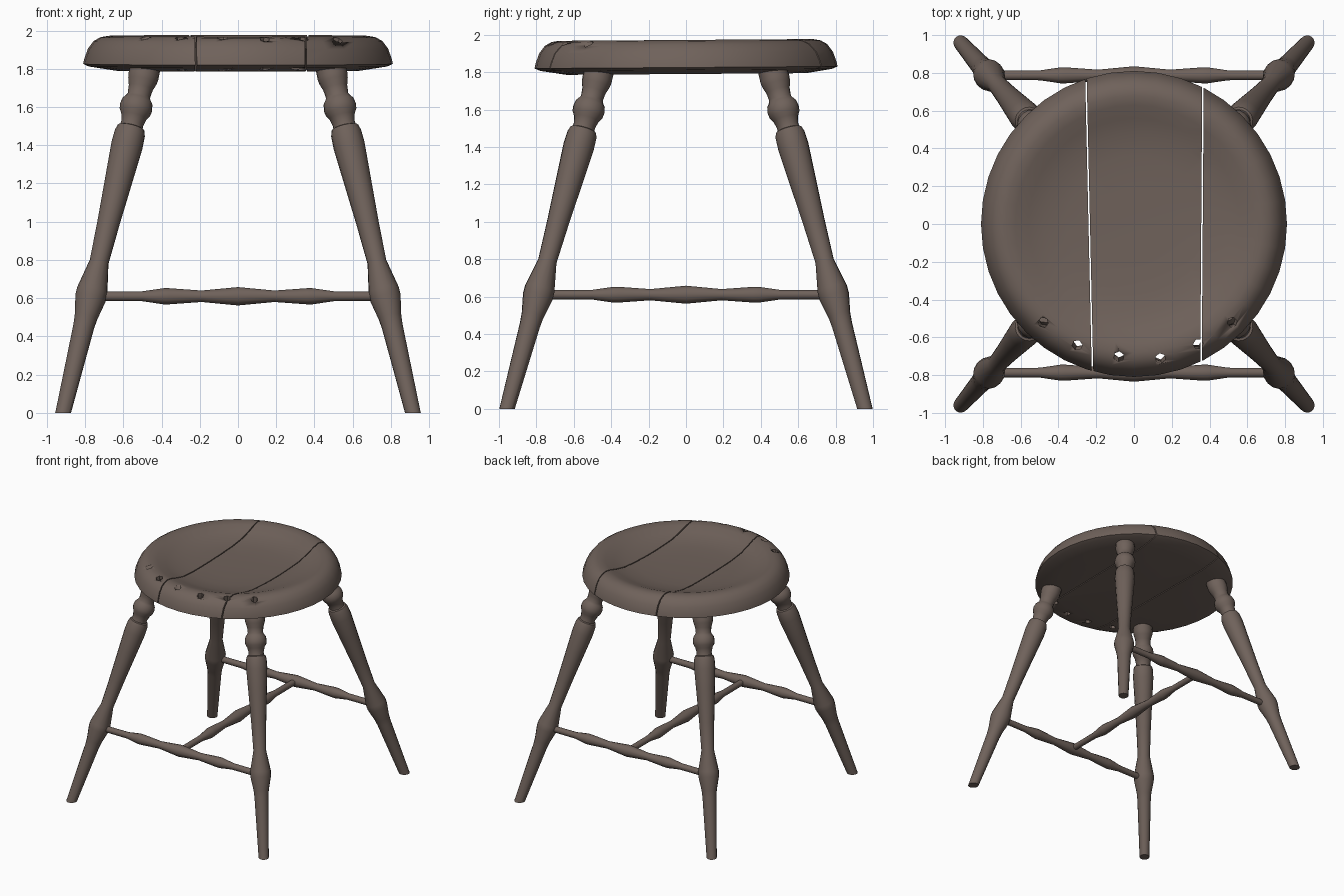
import bpy, bmesh, math
from mathutils import Vector, Matrix

if "Cube" in bpy.data.objects:
    bpy.data.objects.remove(bpy.data.objects["Cube"], do_unlink=True)

wood = bpy.data.materials.new("dark brown wood")
wood.use_nodes = True
WOOD = (0.16, 0.122, 0.104, 1)
wood.diffuse_color = WOOD
wood.node_tree.nodes["Principled BSDF"].inputs["Base Color"].default_value = WOOD


def lathe(profile, sides):
    """Solid of revolution about z from (radius, height) points."""
    bm = bmesh.new()
    rings = []
    for r, h in profile:
        if r == 0:
            rings.append([bm.verts.new((0, 0, h))] * sides)
        else:
            rings.append([bm.verts.new((r * math.cos(math.tau * i / sides),
                                        r * math.sin(math.tau * i / sides), h))
                          for i in range(sides)])
    for a, b in zip(rings, rings[1:]):
        for i in range(sides):
            j = (i + 1) % sides
            bm.faces.new(dict.fromkeys((a[i], a[j], b[j], b[i])))
    for ring in (rings[0], rings[-1]):
        if ring[0] is not ring[1]:
            bm.faces.new(ring)
    bmesh.ops.recalc_face_normals(bm, faces=bm.faces)
    return bm


def cut(bm, point, normal):
    """Remove what lies beyond a plane and cap the opening."""
    res = bmesh.ops.bisect_plane(bm, geom=bm.verts[:] + bm.edges[:] + bm.faces[:],
                                 plane_co=point, plane_no=normal, clear_outer=True)
    edges = [e for e in res["geom_cut"] if isinstance(e, bmesh.types.BMEdge)]
    bmesh.ops.contextual_create(bm, geom=edges)
    bmesh.ops.recalc_face_normals(bm, faces=bm.faces)


def finish(bm, name, angle=35):
    mesh = bpy.data.meshes.new(name)
    bm.to_mesh(mesh)
    bm.free()
    mesh.materials.append(wood)
    ob = bpy.data.objects.new(name, mesh)
    bpy.context.collection.objects.link(ob)
    bpy.ops.object.select_all(action="DESELECT")
    ob.select_set(True)
    bpy.context.view_layer.objects.active = ob
    bpy.ops.object.shade_smooth_by_angle(angle=math.radians(angle))
    return ob


# Spindle sockets along the front rim, leaning slightly outward
sockets = bmesh.new()
for x, y in [(-.48, -.52), (-.30, -.64), (-.08, -.70), (.14, -.71), (.34, -.635), (.52, -.52)]:
    lean = Vector((x * .2, y * .2, 1)).to_track_quat("Z", "Y").to_matrix().to_4x4()
    bmesh.ops.create_cone(sockets, cap_ends=True, segments=6, radius1=.028, radius2=.028, depth=.5,
                          matrix=Matrix.Translation((x, y, 1.95)) @ lean)
cutter = finish(sockets, "socket_cutter")
cutter.hide_render = True
cutter.hide_viewport = True

# Dished round seat made of three planks with narrow gaps
SEAT = [(0, 1.79), (.64, 1.79), (.78, 1.812), (.81, 1.825), (.805, 1.85), (.785, 1.905),
        (.755, 1.945), (.72, 1.965), (.68, 1.972), (.63, 1.962), (.56, 1.937),
        (.48, 1.914), (.36, 1.9), (.2, 1.895), (0, 1.893)]
GAP = .004
left_joint = (Vector((-.237, 0, 0)), Vector((1, .0225, 0)).normalized())
right_joint = (Vector((.36, 0, 0)), Vector((1, -.007, 0)).normalized())
planks = {"seat_plank_right": [(left_joint, 1)],
          "seat_plank_middle": [(left_joint, -1), (right_joint, 1)],
          "seat_plank_left": [(right_joint, -1)]}
for name, joints in planks.items():
    bm = lathe(SEAT, 40)
    for (point, normal), side in joints:
        cut(bm, point - normal * side * GAP, normal * side)
    tilt = Matrix.Rotation(math.radians(.4), 4, "X")
    bmesh.ops.rotate(bm, verts=bm.verts, cent=(0, 0, 1.88), matrix=tilt)
    plank = finish(bm, name)
    mod = plank.modifiers.new("sockets", "BOOLEAN")
    mod.operation = "DIFFERENCE"
    mod.solver = "EXACT"
    mod.object = cutter

# Turned, splayed legs; heights are measured vertically
LEG = [(.04, -.06), (.04, 0), (.055, .45), (.06, .5), (.081, .6), (.081, .64), (.05, .79),
       (.059, 1.0), (.074, 1.25), (.083, 1.4), (.08, 1.465), (.072, 1.49), (.06, 1.495),
       (.059, 1.515), (.068, 1.55), (.083, 1.575), (.086, 1.6), (.08, 1.63), (.068, 1.645),
       (.06, 1.66), (.064, 1.7), (.076, 1.735), (.08, 1.76), (.076, 1.86)]
for sx, side in ((1, "left"), (-1, "right")):
    for sy, end in ((-1, "front"), (1, "back")):
        foot = Vector((.915 * sx, .957 * sy, 0))
        axis = Vector((.485 * sx, .465 * sy, 1.8)) - foot
        stretch = axis.length / axis.z
        bm = lathe([(r, h * stretch) for r, h in LEG], 16)
        turn = axis.to_track_quat("Z", "Y").to_matrix().to_4x4()
        bm.transform(Matrix.Translation(foot) @ turn)
        cut(bm, Vector(), Vector((0, 0, -1)))
        finish(bm, f"{end}_{side}_leg")

# Turned stretchers: front, back and the cross piece between them
HALF = [(.048, 0), (.03, .19), (.042, .36), (.042, .39), (.026, .5), (.025, .77)]
BAR = [(r, -h) for r, h in HALF[:0:-1]] + HALF
for name, y, axis in (("front_stretcher", -.787, "Y"), ("back_stretcher", .787, "Y"),
                      ("cross_stretcher", 0, "X")):
    bm = lathe(BAR, 12)
    bm.transform(Matrix.Translation((0, y, .61)) @ Matrix.Rotation(math.pi / 2, 4, axis))
    finish(bm, name)
